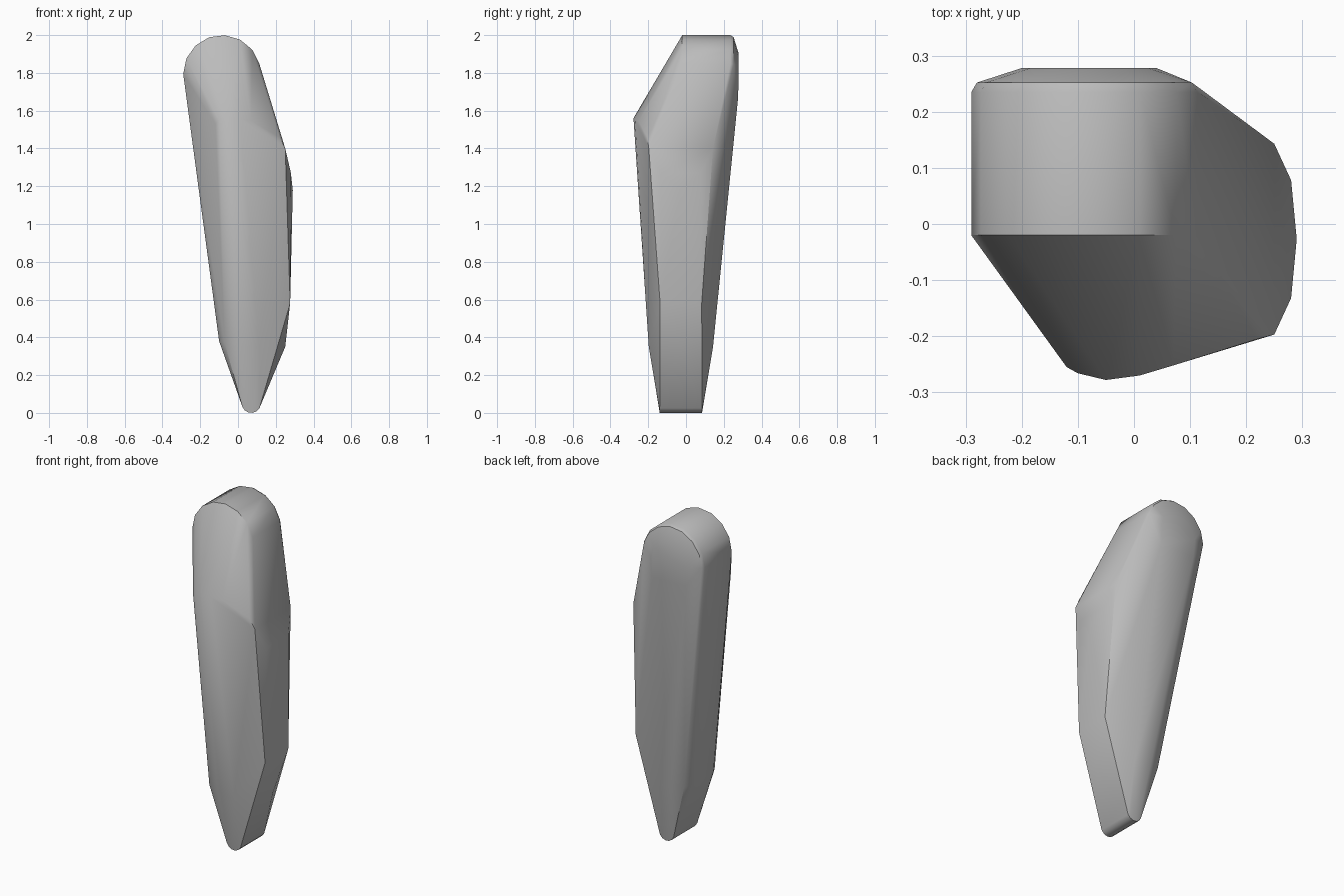
import bpy
import bmesh
from math import cos, sin, radians

cube = bpy.data.objects.get("Cube")
if cube:
    bpy.data.objects.remove(cube, do_unlink=True)


def arc(cx, cz, radius, y, start, end, steps):
    """Points on an upright arc in the plane at depth y."""
    angles = [radians(start + (end - start) * i / steps) for i in range(steps + 1)]
    return [(cx + radius * cos(a), y, cz + radius * sin(a)) for a in angles]


def hull_object(name, points, material):
    """Wrap a closed convex skin around the points."""
    bm = bmesh.new()
    for p in points:
        bm.verts.new(p)
    result = bmesh.ops.convex_hull(bm, input=bm.verts[:])
    loose = {v for v in result["geom_interior"] + result["geom_unused"]
             if isinstance(v, bmesh.types.BMVert)}
    bmesh.ops.delete(bm, geom=list(loose), context='VERTS')
    bmesh.ops.dissolve_limit(bm, angle_limit=radians(1), verts=bm.verts[:], edges=bm.edges[:])
    bmesh.ops.recalc_face_normals(bm, faces=bm.faces[:])
    mesh = bpy.data.meshes.new(name)
    bm.to_mesh(mesh)
    bm.free()
    mesh.materials.append(material)
    obj = bpy.data.objects.new(name, mesh)
    bpy.context.collection.objects.link(obj)
    return obj


grey = bpy.data.materials.new("stone_grey")
grey.use_nodes = True
colour = (0.5, 0.5, 0.5, 1)
grey.diffuse_color = colour
grey.node_tree.nodes["Principled BSDF"].inputs["Base Color"].default_value = colour

points = []
# Rounded head with a bevelled back rim
points += arc(-0.085, 1.795, 0.205, -0.02, 15, 180, 7)
points += arc(-0.085, 1.795, 0.205, 0.235, 15, 180, 7)
points += arc(-0.085, 1.795, 0.195, 0.252, 15, 180, 7)
points += arc(-0.08, 1.785, 0.12, 0.278, 0, 180, 6)
points += [(-0.19, 0.276, 1.67), (0.035, 0.276, 1.67)]
# Ridge across the front
points += [(-0.12, -0.255, 1.53), (-0.1, -0.266, 1.55), (-0.05, -0.278, 1.56),
           (0.01, -0.27, 1.555), (0.07, -0.252, 1.545), (0.22, -0.205, 1.46)]
# Bulging side: shoulder, belly and lower corners, front and back alike
mid = -0.027
for side in (-1, 1):
    points += [(0.25, mid + side * 0.17, 1.4),
               (0.28, mid + side * 0.105, 1.27),
               (0.276, mid + side * 0.11, 0.58),
               (0.11, mid + side * 0.17, 0.35),
               (0.0, mid + side * 0.17, 0.36),
               (-0.07, mid + side * 0.145, 0.37),
               (-0.1, mid + side * 0.09, 0.38)]
    # Narrow rounded foot
    points += arc(0.07, 0.05, 0.05, mid + side * 0.112, 200, 330, 5)
points += [(0.29, mid, 1.18), (0.25, mid, 0.35)]

body = hull_object("stone_body", points, grey)
bpy.ops.object.select_all(action='DESELECT')
body.select_set(True)
bpy.context.view_layer.objects.active = body
bpy.ops.object.shade_smooth_by_angle(angle=radians(35))
